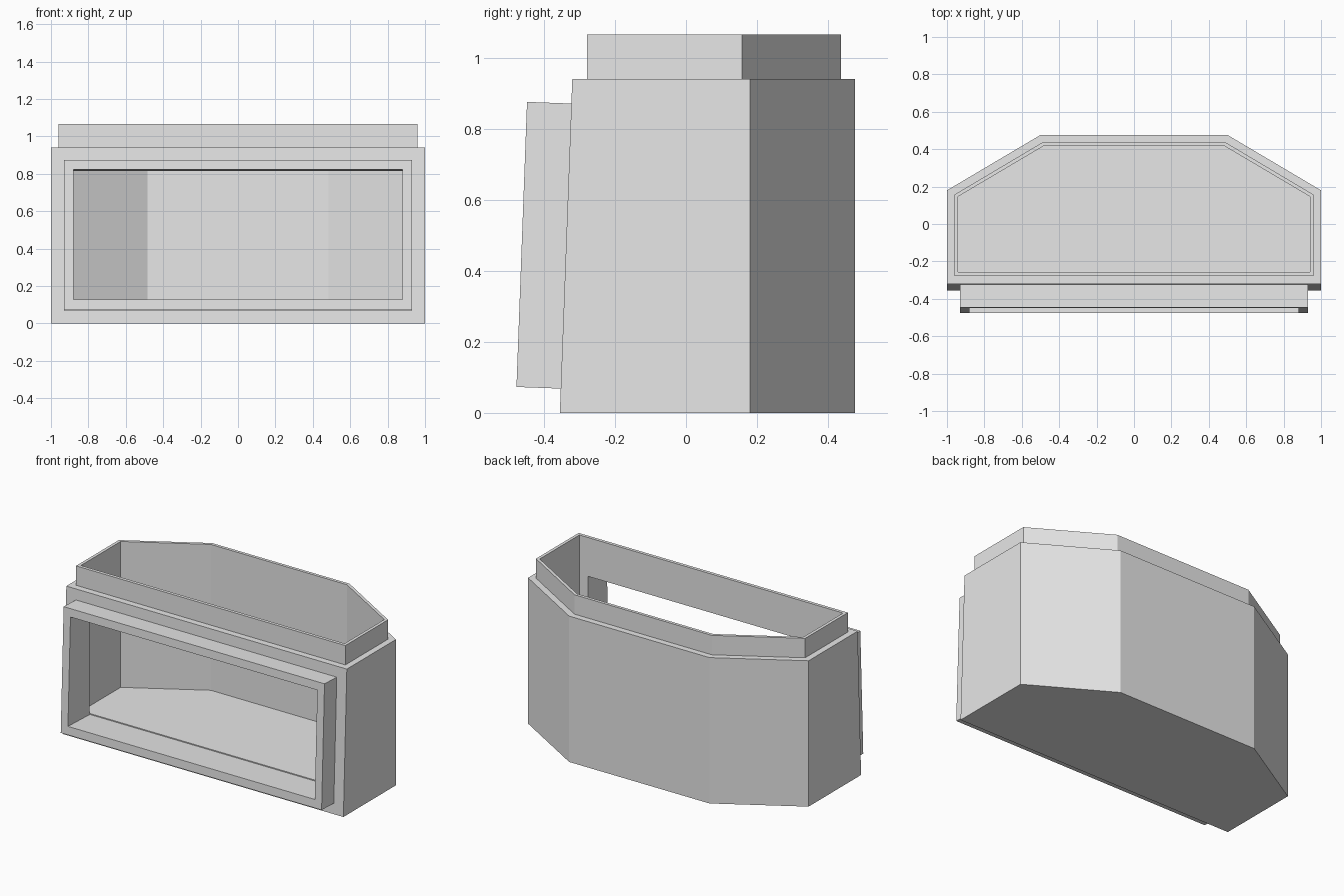
import bpy
import bmesh

cube = bpy.data.objects.get("Cube")
if cube:
    bpy.data.objects.remove(cube, do_unlink=True)

grey = bpy.data.materials.new("plain_grey")
grey.use_nodes = True
grey.diffuse_color = (0.8, 0.8, 0.8, 1)
grey.node_tree.nodes["Principled BSDF"].inputs["Base Color"].default_value = (0.8, 0.8, 0.8, 1)

SLOPE = 0.037  # backward lean of the front


def loft(name, ring_a, ring_b):
    """Closed solid between two matching rings of points."""
    bm = bmesh.new()
    a = [bm.verts.new(p) for p in ring_a]
    b = [bm.verts.new(p) for p in ring_b]
    bm.faces.new(a)
    bm.faces.new(b)
    n = len(a)
    for i in range(n):
        j = (i + 1) % n
        bm.faces.new((a[i], a[j], b[j], b[i]))
    bmesh.ops.recalc_face_normals(bm, faces=bm.faces[:])
    mesh = bpy.data.meshes.new(name)
    bm.to_mesh(mesh)
    bm.free()
    mesh.materials.append(grey)
    obj = bpy.data.objects.new(name, mesh)
    bpy.context.collection.objects.link(obj)
    return obj


def outline(side, front, corner, shoulder, back, z):
    """Six-sided plan with chamfered back corners."""
    half = [(side, front), (side, corner), (shoulder, back)]
    return [(x, y, z) for x, y in half] + [(-x, y, z) for x, y in reversed(half)]


def leaning_ring(half, low, high, depth):
    """Rectangle parallel to the leaning front, set back by depth."""
    corners = [(-half, low), (half, low), (half, high), (-half, high)]
    return [(x, -0.477 + SLOPE * (z - 0.073) + depth, z - SLOPE * depth) for x, z in corners]


def cut(obj, cutter):
    mod = obj.modifiers.new("cut", "BOOLEAN")
    mod.operation = "DIFFERENCE"
    mod.solver = "EXACT"
    mod.object = cutter
    with bpy.context.temp_override(object=obj, active_object=obj, selected_objects=[obj]):
        bpy.ops.object.modifier_apply(modifier=mod.name)


# Solid parts
body = loft("body", outline(1, -0.355, 0.18, 0.5, 0.476, 0),
            outline(1, -0.32, 0.18, 0.5, 0.476, 0.94))
collar = loft("collar", outline(0.96, -0.278, 0.157, 0.49, 0.436, 0.94),
              outline(0.96, -0.278, 0.157, 0.49, 0.436, 1.065))
frame = loft("window_frame", leaning_ring(0.93, 0.073, 0.875, 0),
             leaning_ring(0.93, 0.073, 0.875, 0.128))

# Hollow interior and front opening
inside = (0.94, -0.257, 0.147, 0.485, 0.416)
cavity = loft("cavity_cutter", outline(*inside, 0.125), outline(*inside, 1.2))
opening = loft("opening_cutter", leaning_ring(0.88, 0.127, 0.822, -0.05),
               leaning_ring(0.88, 0.127, 0.822, 0.223))
for part, cutters in ((body, (cavity, opening)), (collar, (cavity,)), (frame, (opening,))):
    for cutter in cutters:
        cut(part, cutter)
for cutter in (cavity, opening):
    bpy.data.objects.remove(cutter, do_unlink=True)
